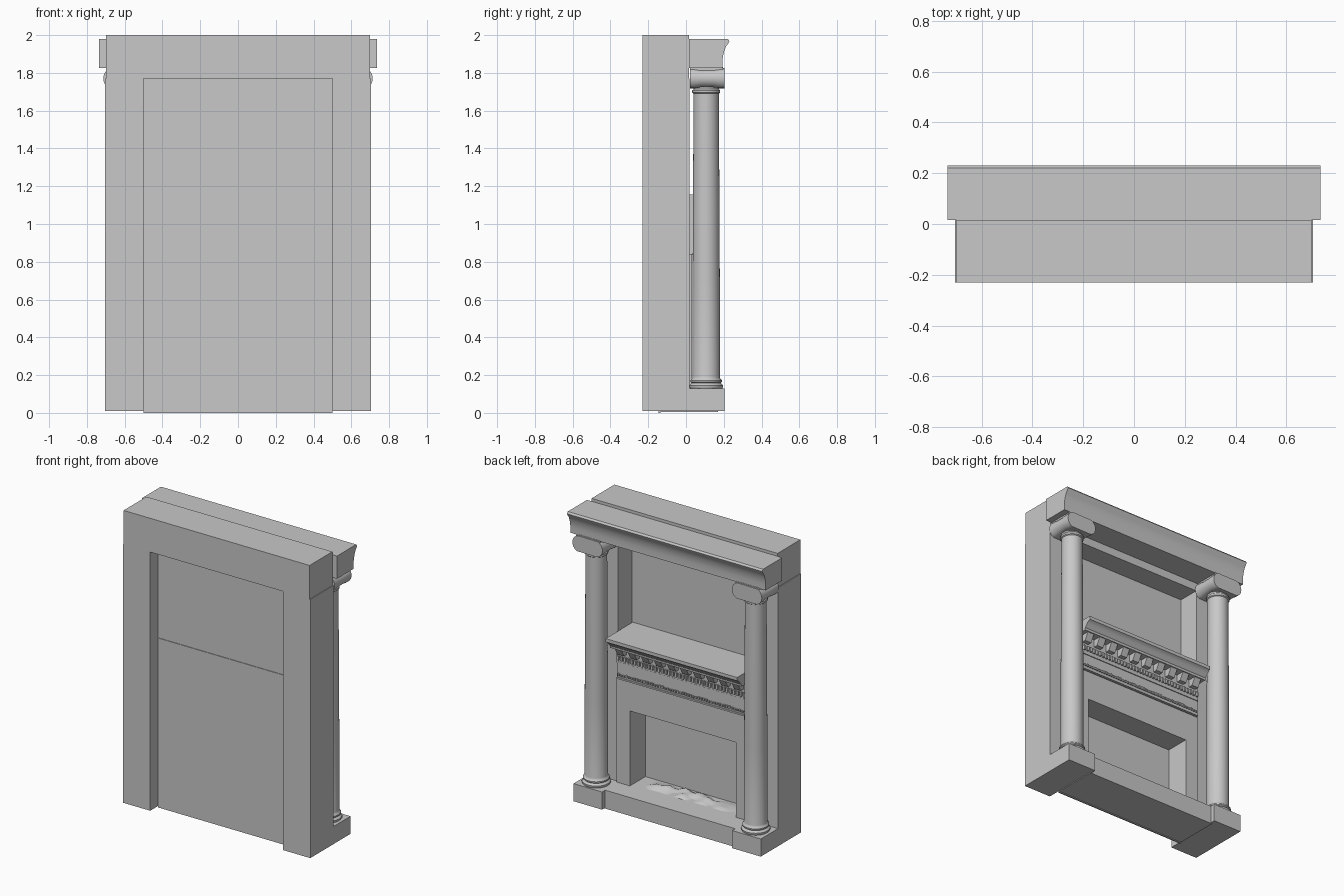
import bpy, bmesh, math, random
from mathutils import Vector, noise

random.seed(4)
cube = bpy.data.objects.get("Cube")
if cube:
    bpy.data.objects.remove(cube)

stone = bpy.data.materials.new("grey_stone")
stone.use_nodes = True
GREY = (0.58, 0.58, 0.58, 1)
stone.diffuse_color = GREY
stone.node_tree.nodes["Principled BSDF"].inputs["Base Color"].default_value = GREY


def finish(name, bm, smooth=False):
    bmesh.ops.recalc_face_normals(bm, faces=bm.faces)
    mesh = bpy.data.meshes.new(name)
    bm.to_mesh(mesh)
    bm.free()
    mesh.materials.append(stone)
    ob = bpy.data.objects.new(name, mesh)
    bpy.context.collection.objects.link(ob)
    if smooth:
        bpy.ops.object.select_all(action='DESELECT')
        ob.select_set(True)
        bpy.context.view_layer.objects.active = ob
        bpy.ops.object.shade_smooth_by_angle(angle=math.radians(35))
    return ob


def add_box(bm, x, y, z):
    """Add a box given its (low, high) range on each axis."""
    verts = bmesh.ops.create_cube(bm, size=1)["verts"]
    for v in verts:
        v.co = [r[0] if c < 0 else r[1] for c, r in zip(v.co, (x, y, z))]
    return verts


def box(name, x, y, z):
    bm = bmesh.new()
    add_box(bm, x, y, z)
    return finish(name, bm)


def moulding(name, half, profile):
    """Extrude a (y, z) profile from -half to +half along x."""
    bm = bmesh.new()
    face = bm.faces.new([bm.verts.new((-half, y, z)) for y, z in profile])
    new = bmesh.ops.extrude_face_region(bm, geom=[face])["geom"]
    bmesh.ops.translate(bm, vec=(2 * half, 0, 0),
                        verts=[g for g in new if isinstance(g, bmesh.types.BMVert)])
    return finish(name, bm, True)


def lathe(name, x, y, profile, sides=32):
    """Spin an (r, z) profile about a vertical axis, closed at both ends."""
    bm = bmesh.new()
    rings = []
    for r, z in profile:
        rings.append([bm.verts.new((x + r * math.cos(a), y + r * math.sin(a), z))
                      for a in (math.tau * i / sides for i in range(sides))])
    for lo, hi in zip(rings, rings[1:]):
        for i in range(sides):
            j = (i + 1) % sides
            bm.faces.new((lo[i], lo[j], hi[j], hi[i]))
    bm.faces.new(rings[0])
    bm.faces.new(rings[-1])
    return finish(name, bm, True)


# Main frame
box("top_beam", (-0.70, 0.70), (-0.23, 0.015), (1.77, 2.0))
WALL = -0.145
box("back_wall", (-0.5, 0.5), (WALL, WALL + 0.01), (0, 1.77))
box("hearth", (-0.5, 0.5), (WALL, 0.17), (0.005, 0.13))

# Paired parts: pillars, plinths, columns, capitals, firebox jambs
COL_X, COL_Y = 0.60, 0.107
for side, s in (("left", 1), ("right", -1)):
    def span(a, b):
        return tuple(sorted((a * s, b * s)))

    box(side + "_pillar", span(0.5, 0.705), (-0.23, 0.018), (0.01, 1.77))
    box(side + "_plinth", span(0.49, 0.705), (0.015, 0.203), (0.01, 0.13))
    box(side + "_jamb", span(0.40, 0.5), (WALL, 0.032), (0.13, 0.84))

    base = [(0.084, 0.128), (0.09, 0.138), (0.09, 0.146), (0.082, 0.154),
            (0.077, 0.158), (0.083, 0.164), (0.083, 0.172), (0.074, 0.182)]
    shaft = [(0.072, 0.19), (0.072, 0.7), (0.067, 1.69)]
    neck = [(0.074, 1.695), (0.074, 1.708), (0.068, 1.714), (0.068, 1.74)]
    lathe(side + "_column", COL_X * s, COL_Y, base + shaft + neck)

    # Scroll-shaped capital: rounded block, waisted in the middle
    bm = bmesh.new()
    loops = []
    for y, k in ((0.02, 1), (0.045, 1), (0.08, 0.88), (0.14, 0.88), (0.178, 1), (0.203, 1)):
        loop = []
        for i in range(24):
            a = math.tau * i / 24
            cx = 0.065 if math.cos(a) > 0 else -0.065
            x = cx + 0.048 * math.cos(a)
            z = 0.054 * k * math.sin(a)
            loop.append(bm.verts.new((COL_X * s + x, y, 1.771 + z)))
        loops.append(loop)
    for p, q in zip(loops, loops[1:]):
        for i in range(24):
            j = (i + 1) % 24
            bm.faces.new((p[i], p[j], q[j], q[i]))
    bm.faces.new(loops[0])
    bm.faces.new(loops[-1])
    finish(side + "_capital", bm, True)
    box(side + "_capital_cap", span(0.51, 0.69), (0.02, 0.195), (1.78, 1.83))

# Cornice with a coved front
moulding("cornice", 0.735, [
    (0.015, 1.825), (0.193, 1.825), (0.193, 1.865), (0.196, 1.89), (0.202, 1.915),
    (0.212, 1.94), (0.228, 1.962), (0.23, 1.968), (0.221, 1.98), (0.015, 1.98)])

# Firebox lintel and frieze
box("lintel", (-0.5, 0.5), (WALL, 0.032), (0.64, 0.84))
box("frieze", (-0.49, 0.49), (WALL - 0.002, 0.04), (0.838, 0.965))
box("upper_frieze", (-0.49, 0.49), (WALL - 0.003, 0.045), (0.96, 1.08))

# Frieze border strips
bm = bmesh.new()
for z in (0.842, 0.95):
    add_box(bm, (-0.49, 0.49), (0.03, 0.046), (z, z + 0.01))
finish("frieze_borders", bm)

# Mantel shelf
moulding("mantel_shelf", 0.495, [
    (WALL - 0.004, 1.075), (0.11, 1.075), (0.112, 1.09), (0.122, 1.1), (0.132, 1.115),
    (0.148, 1.128), (0.157, 1.132), (0.157, 1.155), (WALL - 0.004, 1.155)])

# Shelf brackets, cut back at the lower front
bm = bmesh.new()
for i in range(10):
    x = -0.44 + i * 0.88 / 9
    for v in add_box(bm, (x - 0.025, x + 0.025), (0.04, 0.105), (1.025, 1.08)):
        if v.co.z < 1.05 and v.co.y > 0.07:
            v.co.y = 0.075
finish("shelf_brackets", bm)

# Small tooth rows on the frieze
bm = bmesh.new()
for i in range(38):
    x = -0.475 + i * 0.95 / 37
    add_box(bm, (x - 0.007, x + 0.007), (0.035, 0.058), (0.975, 1.005))
finish("upper_teeth", bm)
bm = bmesh.new()
for i in range(50):
    x = -0.475 + i * 0.95 / 49
    h = random.uniform(0.01, 0.018)
    add_box(bm, (x - 0.006, x + 0.006), (0.035, 0.05), (0.865, 0.865 + h))
finish("lower_teeth", bm)

# Low bed of ash on the firebox floor
bm = bmesh.new()
bmesh.ops.create_grid(bm, x_segments=32, y_segments=10, size=0.5)
for v in bm.verts:
    fade = (1 - (2 * v.co.x) ** 2) * (1 - (2 * v.co.y) ** 2)
    v.co = (v.co.x * 0.78, -0.06 + v.co.y * 0.14, 0)
    bump = 0.5 + noise.noise(Vector((v.co.x * 14, v.co.y * 14, 0)))
    v.co.z = 0.128 + 0.04 * fade * max(bump, 0)
finish("ash_bed", bm, True)
